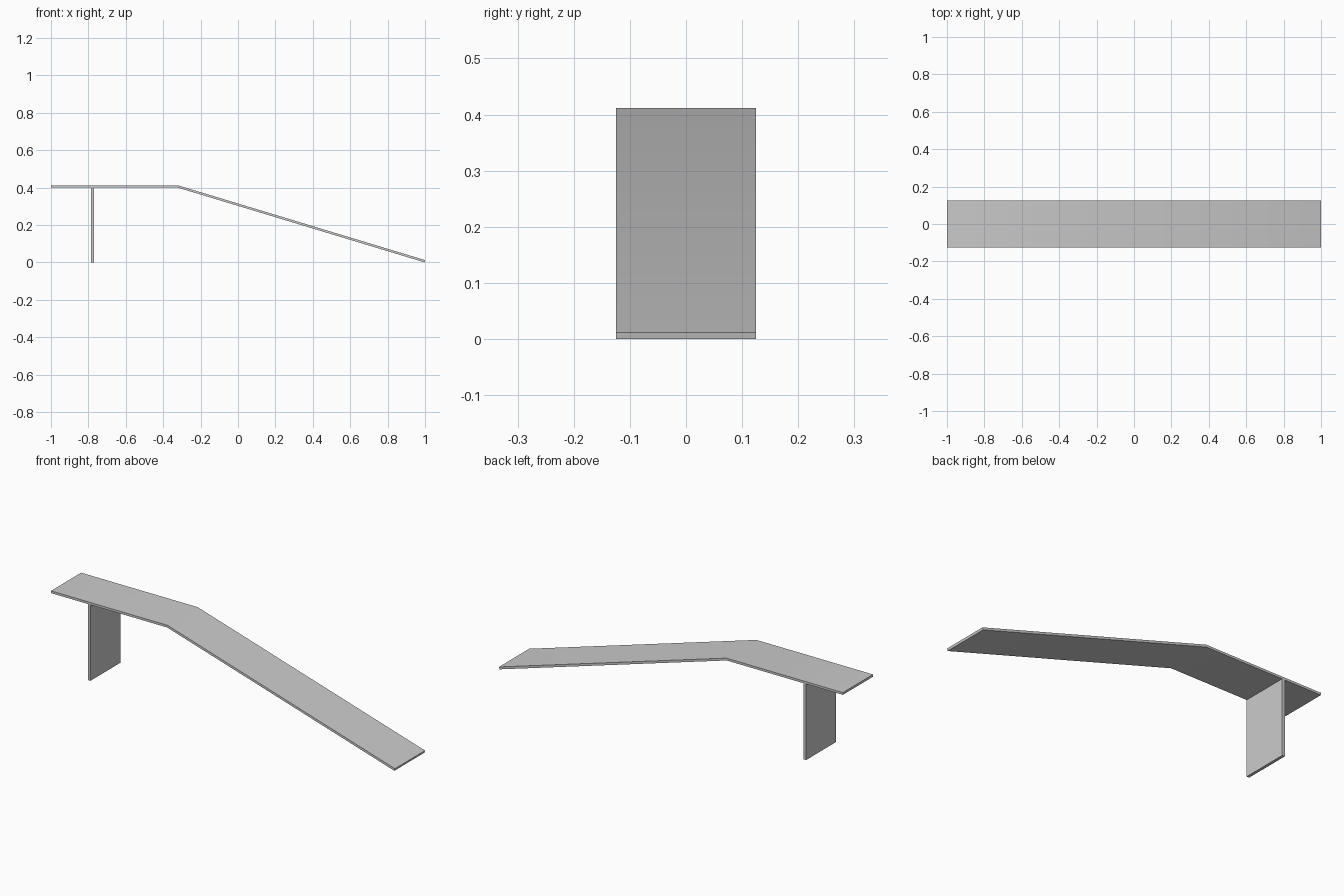
import bpy
import bmesh

if "Cube" in bpy.data.objects:
    bpy.data.objects.remove(bpy.data.objects["Cube"], do_unlink=True)

WIDTH = 0.25

grey = bpy.data.materials.new("light_grey")
grey.use_nodes = True
colour = (0.6, 0.6, 0.6, 1)
grey.diffuse_color = colour
grey.node_tree.nodes["Principled BSDF"].inputs["Base Color"].default_value = colour


def plate(name, strips):
    """Extrude side-on (x, z) polygons that share edges across the width."""
    bm = bmesh.new()
    for strip in strips:
        bm.faces.new([bm.verts.new((x, -WIDTH / 2, z)) for x, z in strip])
    bmesh.ops.remove_doubles(bm, verts=bm.verts, dist=0.0001)
    extruded = bmesh.ops.extrude_face_region(bm, geom=bm.faces[:], use_keep_orig=True)
    moved = [v for v in extruded["geom"] if isinstance(v, bmesh.types.BMVert)]
    bmesh.ops.translate(bm, verts=moved, vec=(0, WIDTH, 0))
    bmesh.ops.recalc_face_normals(bm, faces=bm.faces)
    mesh = bpy.data.meshes.new(name)
    bm.to_mesh(mesh)
    bm.free()
    obj = bpy.data.objects.new(name, mesh)
    bpy.context.collection.objects.link(obj)
    mesh.materials.append(grey)
    return obj


# Level platform bending into the long sloping ramp
top = [(-1, 0.412), (-0.322, 0.412), (1, 0.012)]
under = [(-1, 0.4), (-0.324, 0.4), (0.997, 0.0)]
deck = plate("ramp_deck", [(under[i], under[i + 1], top[i + 1], top[i]) for i in range(2)])

# Upright panel under the platform
left, right = -0.786, -0.771
support = plate("support_panel", [[(left, 0), (right, 0), (right, 0.4), (left, 0.4)]])

# Soft bend, crisp edges
bpy.ops.object.select_all(action="DESELECT")
deck.select_set(True)
bpy.context.view_layer.objects.active = deck
bpy.ops.object.shade_smooth_by_angle()
